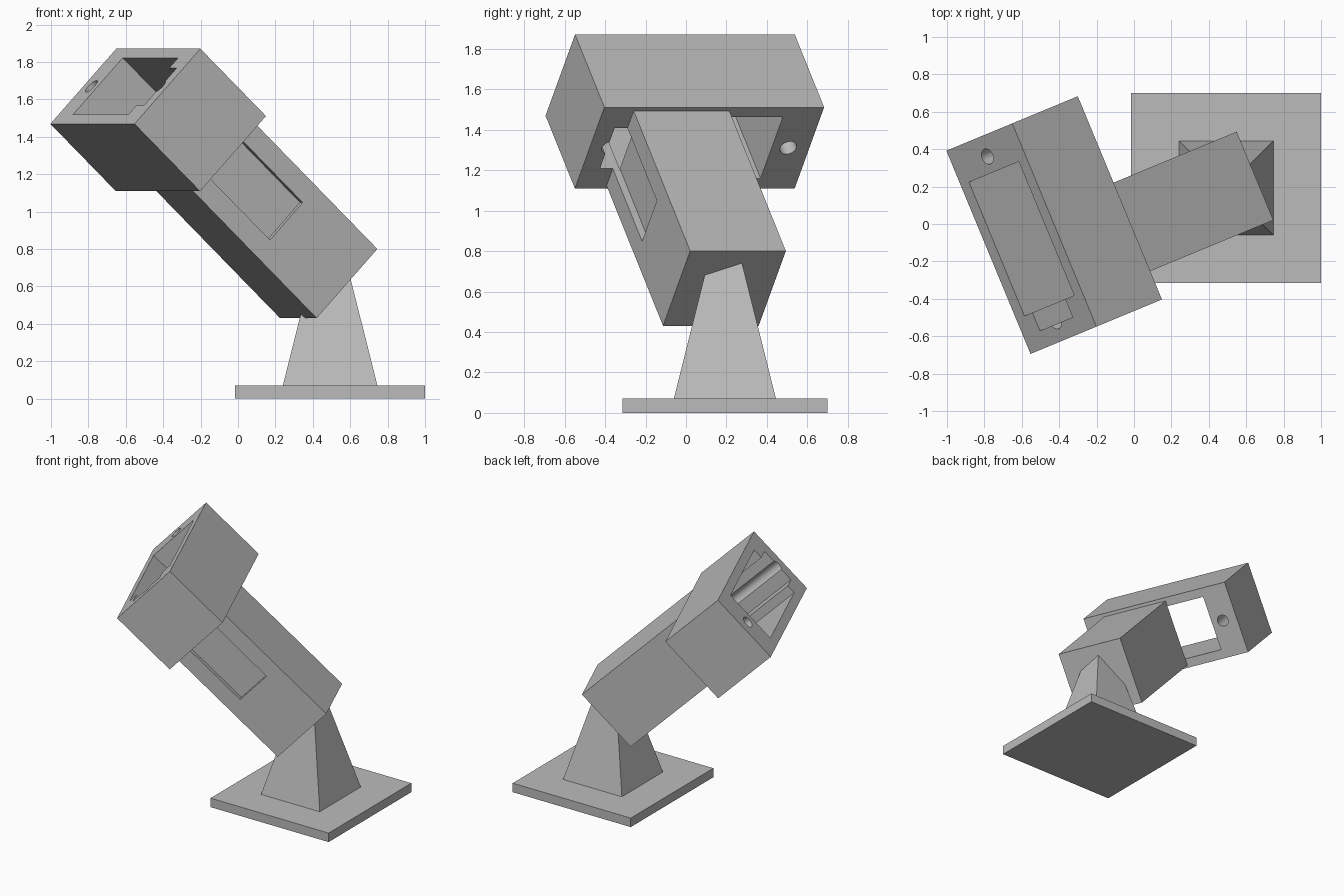
import bpy, bmesh, math
from mathutils import Matrix

if "Cube" in bpy.data.objects:
    bpy.data.objects.remove(bpy.data.objects["Cube"])

grey = bpy.data.materials.new("light grey")
grey.diffuse_color = (0.5, 0.5, 0.5, 1)
grey.use_nodes = True
grey.node_tree.nodes["Principled BSDF"].inputs["Base Color"].default_value = grey.diffuse_color

# Tilted frame of the head and arm: x runs down the arm, y across, z is its upper side
TILT = Matrix.Rotation(math.radians(22.5), 4, 'Z') @ Matrix.Rotation(math.radians(43.5), 4, 'Y')


def add_object(name, bm, matrix=None):
    mesh = bpy.data.meshes.new(name)
    bmesh.ops.recalc_face_normals(bm, faces=bm.faces)
    bm.to_mesh(mesh)
    bm.free()
    mesh.materials.append(grey)
    ob = bpy.data.objects.new(name, mesh)
    bpy.context.collection.objects.link(ob)
    if matrix is not None:
        ob.matrix_world = matrix
    return ob


def box(name, x, y, z, matrix=None, taper=1.0):
    """Box from ranges; taper scales the top about its centre."""
    bm = bmesh.new()
    bmesh.ops.create_cube(bm, size=1)
    for v in bm.verts:
        k = taper if v.co.z > 0 else 1.0
        v.co.x = (x[0] + x[1]) / 2 + v.co.x * k * (x[1] - x[0])
        v.co.y = (y[0] + y[1]) / 2 + v.co.y * k * (y[1] - y[0])
        v.co.z = (z[0] + z[1]) / 2 + v.co.z * (z[1] - z[0])
    return add_object(name, bm, matrix)


def bore(name, y, z, radius):
    """Round cutter running along the arm direction through the head."""
    bm = bmesh.new()
    bmesh.ops.create_cone(bm, cap_ends=True, segments=40, radius1=radius, radius2=radius, depth=0.7,
                          matrix=Matrix.Translation((-1.313, y, z)) @ Matrix.Rotation(math.pi / 2, 4, 'Y'))
    return add_object(name, bm, TILT)


def cut(ob, cutters):
    for c in cutters:
        c.hide_render = True
        c.hide_set(True)
        m = ob.modifiers.new(c.name, 'BOOLEAN')
        m.operation = 'DIFFERENCE'
        m.solver = 'EXACT'
        m.object = c
    bpy.context.view_layer.update()
    dg = bpy.context.evaluated_depsgraph_get()
    mesh = bpy.data.meshes.new_from_object(ob.evaluated_get(dg))
    ob.modifiers.clear()
    ob.data = mesh


# Stand
box("base_plate", (-0.015, 1.0), (-0.315, 0.70), (0, 0.07))
box("pedestal", (0.24, 0.745), (-0.06, 0.445), (0.07, 0.80), taper=0.277)

# Arm and wide head
arm = box("arm", (-1.052, -0.046), (-0.266, 0.246), (0.55, 1.06), TILT)
head = box("head", (-1.575, -1.052), (-0.43, 0.746), (0.531, 1.085), TILT)

# Window through the head, side slot running into the arm, two bolt holes
window = box("window_cutter", (-1.7, -1.0), (-0.23, 0.544), (0.60, 1.018), TILT)
slot = box("slot_cutter", (-1.7, -0.53), (-0.335, -0.228), (0.667, 0.943), TILT)
holes = [bore("hole_cutter", y, 0.808, 0.043) for y in (-0.32, 0.633)]
cut(head, [window, slot] + holes)
cut(arm, [slot])

for c in [window, slot] + holes:
    bpy.data.objects.remove(c)

# Smooth hole walls, crisp edges elsewhere
bpy.ops.object.select_all(action='DESELECT')
head.select_set(True)
bpy.context.view_layer.objects.active = head
bpy.ops.object.shade_smooth_by_angle(angle=math.radians(30))
